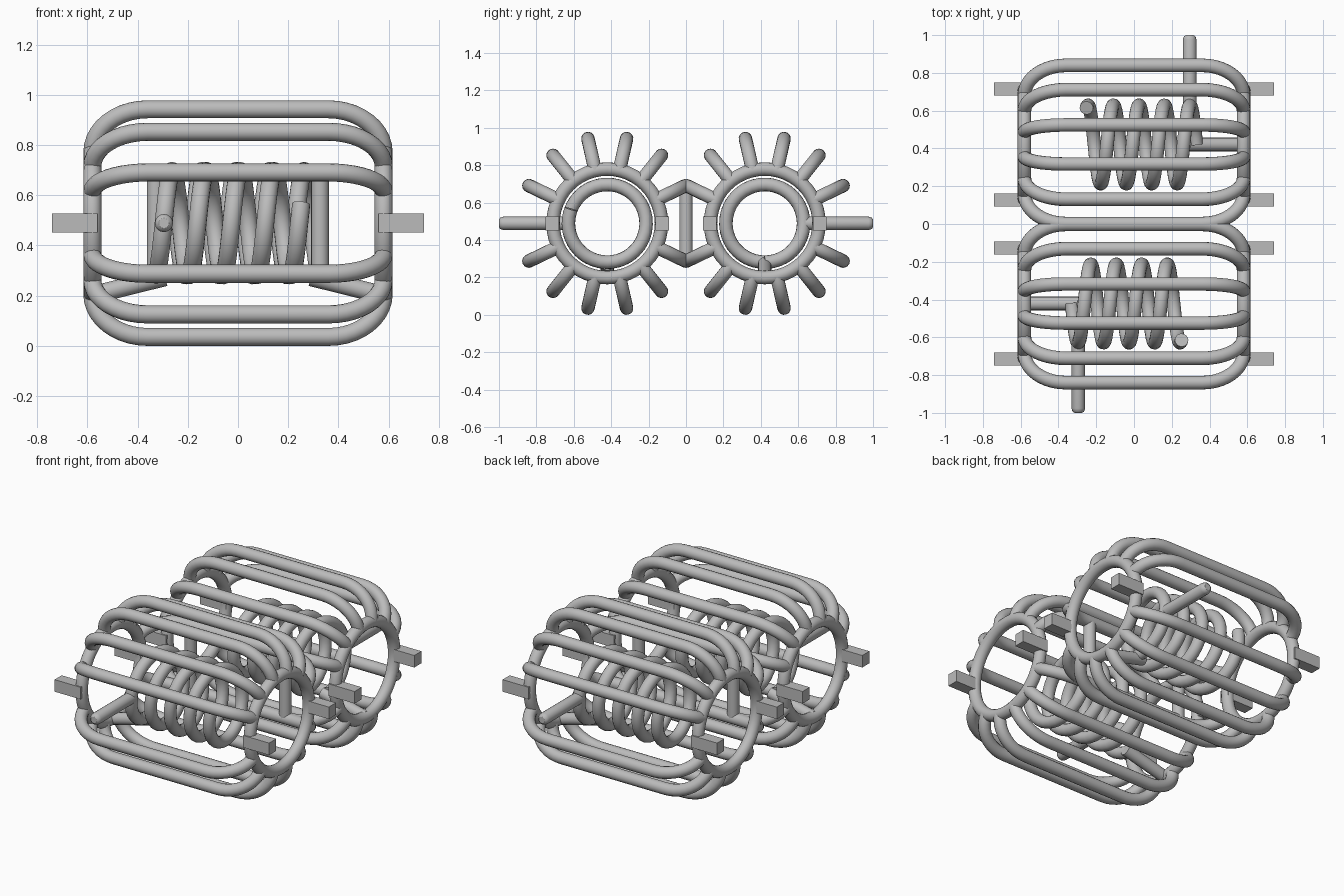
import bpy
from math import sin, cos, pi, radians
from mathutils import Vector

if "Cube" in bpy.data.objects:
    bpy.data.objects.remove(bpy.data.objects["Cube"])

TUBE = 0.036          # tube radius shared by every wire part
MID_Z = 0.489         # height of both cage axes
CAGE_Y = 0.421        # distance of each cage axis from the centre
RING_R, RING_X = 0.29, 0.58
BAR_R, BEND_X = 0.465, 0.36
COIL_R, PITCH = 0.208, 0.135

metal = bpy.data.materials.new("grey metal")
metal.use_nodes = True
GREY = (0.5, 0.5, 0.5, 1)
metal.diffuse_color = GREY
metal.node_tree.nodes["Principled BSDF"].inputs["Base Color"].default_value = GREY


def finish(obj):
    obj.data.materials.clear()
    obj.data.materials.append(metal)
    bpy.ops.object.select_all(action='DESELECT')
    obj.select_set(True)
    bpy.context.view_layer.objects.active = obj
    bpy.ops.object.shade_smooth_by_angle(angle=radians(40))


def tube(name, points, closed=False, taper=None):
    """Sweep a round section along points and turn it into a mesh."""
    curve = bpy.data.curves.new(name, 'CURVE')
    curve.dimensions = '3D'
    curve.bevel_depth = TUBE
    curve.bevel_resolution = 6
    curve.use_fill_caps = True
    spline = curve.splines.new('POLY')
    spline.points.add(len(points) - 1)
    for i, p in enumerate(points):
        spline.points[i].co = (*p, 1)
        spline.points[i].radius = taper[i] if taper else 1
    spline.use_cyclic_u = closed
    path = bpy.data.objects.new(name + "_path", curve)
    bpy.context.collection.objects.link(path)
    graph = bpy.context.evaluated_depsgraph_get()
    mesh = bpy.data.meshes.new_from_object(path.evaluated_get(graph))
    bpy.data.objects.remove(path)
    obj = bpy.data.objects.new(name, mesh)
    bpy.context.collection.objects.link(obj)
    finish(obj)


def box(name, centre, size):
    bpy.ops.mesh.primitive_cube_add(size=1, location=centre)
    obj = bpy.context.object
    obj.name = name
    obj.scale = size
    bpy.ops.object.transform_apply(location=False, rotation=False, scale=True)
    finish(obj)


def place(x, radius, angle, turn):
    """Point around a cage axis; angle 0 is up, positive leans outward."""
    return Vector((turn * x,
                   -turn * (CAGE_Y + radius * sin(angle)),
                   MID_Z + radius * cos(angle)))


# The rear half is the front half turned by 180 degrees
for label, turn in (("front", 1), ("rear", -1)):
    # End rings
    for side in (-1, 1):
        ring = [place(side * RING_X, RING_R, 2 * pi * i / 48, turn) for i in range(48)]
        tube(label + "_end_ring", ring, closed=True)

        # Mounting tabs on both sides of each ring
        for reach in (-1, 1):
            centre = place(side * 0.65, reach * 0.294, pi / 2, turn)
            box(label + "_tab", centre, (0.18, 0.07, 0.075))

    # Long cage bars, with no bar at either horizontal position
    arc = [(BEND_X + (RING_X - BEND_X) * sin(pi * i / 20),
            RING_R + (BAR_R - RING_R) * cos(pi * i / 20)) for i in range(11)]
    profile = [(-x, r) for x, r in reversed(arc)] + arc
    for i in range(14):
        angle = 2 * pi * (i + 0.5) / 14
        if abs(cos(angle)) > 0.01:
            tube(label + "_cage_bar", [place(x, r, angle, turn) for x, r in profile])

    # Coil, from the bottom, up the outer side and over the top
    steps = 140
    coil = []
    for i in range(steps + 1):
        t = 4.31 * i / steps
        coil.append(place(-0.33 + PITCH * t, COIL_R, pi - 2 * pi * t, turn))
    tube(label + "_coil", coil)

    # Leg from the ring to the start of the coil
    tube(label + "_coil_support",
         [place(-RING_X, 0.287, pi, turn), place(-0.29, 0.215, pi, turn)])

    # Straight leg sticking outward, with a softened tip
    reaches = (0.2, 0.555, 0.572, 0.579)
    tube(label + "_outer_leg",
         [place(-0.295, r, pi / 2, turn) for r in reaches],
         taper=(1, 1, 0.85, 0.55))

# Uprights joining the two shared middle bars
rise = BAR_R * cos(2 * pi * 2.5 / 14)
for x in (-0.327, 0.327):
    tube("middle_upright", [(x, 0, MID_Z - rise), (x, 0, MID_Z + rise)])
